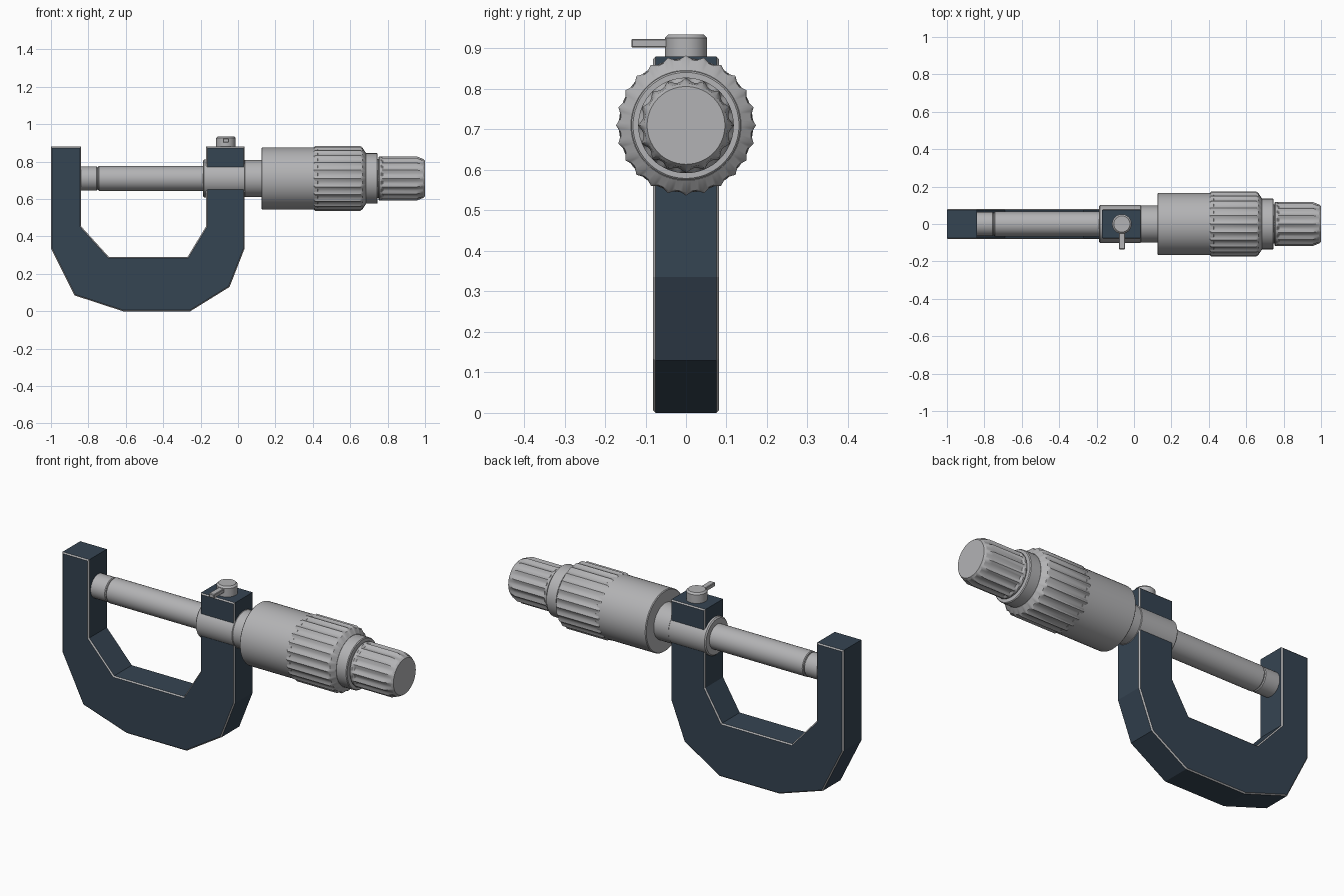
import bpy, bmesh, math

if "Cube" in bpy.data.objects:
    bpy.data.objects.remove(bpy.data.objects["Cube"], do_unlink=True)

AXIS_Z = 0.71


def material(name, rgb):
    mat = bpy.data.materials.new(name)
    mat.use_nodes = True
    mat.diffuse_color = (*rgb, 1)
    mat.node_tree.nodes["Principled BSDF"].inputs["Base Color"].default_value = (*rgb, 1)
    return mat


steel = material("steel grey", (0.45, 0.45, 0.46))
navy = material("navy enamel", (0.036, 0.058, 0.085))


def finish(name, bm, mats, smooth=True):
    bmesh.ops.recalc_face_normals(bm, faces=bm.faces)
    mesh = bpy.data.meshes.new(name)
    bm.to_mesh(mesh)
    bm.free()
    obj = bpy.data.objects.new(name, mesh)
    bpy.context.collection.objects.link(obj)
    for m in mats:
        mesh.materials.append(m)
    if smooth:
        bpy.ops.object.select_all(action="DESELECT")
        obj.select_set(True)
        bpy.context.view_layer.objects.active = obj
        bpy.ops.object.shade_smooth_by_angle(angle=math.radians(28))
    return obj


def turned(name, profile, segments=48, flutes=0):
    """Closed lathe part along x; profile points are (x, radius, flute depth)."""
    bm = bmesh.new()
    rings = []
    for x, radius, depth in profile:
        ring = []
        for i in range(segments):
            a = math.tau * i / segments
            r = radius - depth * abs(math.sin(flutes * a / 2))
            ring.append(bm.verts.new((x, r * math.cos(a), r * math.sin(a))))
        rings.append(ring)
    for a, b in zip(rings, rings[1:]):
        for i in range(segments):
            j = (i + 1) % segments
            bm.faces.new((a[i], a[j], b[j], b[i]))
    bm.faces.new(rings[0])
    bm.faces.new(rings[-1])
    obj = finish(name, bm, [steel])
    obj.location.z = AXIS_Z
    return obj


def rod(name, x0, x1, r, chamfer):
    return turned(name, [(x0, r - chamfer, 0), (x0 + chamfer, r, 0),
                         (x1 - chamfer, r, 0), (x1, r - chamfer, 0)])


# C-shaped frame with bare metal along its front and back outlines
outline = [(-1, .88), (-1, .335), (-.875, .085), (-.615, 0), (-.255, 0),
           (-.045, .13), (.035, .335), (.035, .88), (-.17, .88), (-.17, .455),
           (-.27, .29), (-.69, .29), (-.84, .455), (-.84, .88)]
bm = bmesh.new()
face = bm.faces.new([bm.verts.new((x, -0.081, z)) for x, z in outline])
side = bmesh.ops.extrude_face_region(bm, geom=[face])
for v in side["geom"]:
    if isinstance(v, bmesh.types.BMVert):
        v.co.y = 0.081
bmesh.ops.recalc_face_normals(bm, faces=bm.faces)
rim = [e for e in bm.edges if abs(e.verts[0].co.y - e.verts[1].co.y) < 0.01]
bmesh.ops.bevel(bm, geom=rim, offset=0.006, segments=1, affect="EDGES",
                profile=0.5, material=1)
finish("frame", bm, [navy, steel], smooth=False)

# Measuring faces and sleeve
rod("anvil", -0.85, -0.752, 0.064, 0.004)
rod("spindle", -0.748, -0.17, 0.066, 0.004)
rod("anvil_gap_core", -0.76, -0.74, 0.058, 0.001)
rod("barrel", -0.187, 0.04, 0.101, 0.006)
rod("sleeve", 0.03, 0.14, 0.098, 0.002)

# Thimble with a fluted grip
rod("thimble", 0.125, 0.43, 0.166, 0.004)
turned("thimble_grip", [(0.405, 0.164, 0), (0.412, 0.173, 0.009),
                        (0.655, 0.173, 0.009), (0.665, 0.165, 0.003),
                        (0.685, 0.136, 0)], segments=144, flutes=24)
rod("thimble_neck", 0.67, 0.747, 0.135, 0.004)

# Ratchet knob
rod("ratchet_core", 0.74, 0.78, 0.104, 0.001)
turned("ratchet_knob", [(0.75, 0.112, 0), (0.756, 0.118, 0), (0.765, 0.118, 0),
                        (0.775, 0.118, 0.011), (0.955, 0.118, 0.011),
                        (0.99, 0.104, 0.001), (1.0, 0.096, 0)],
       segments=96, flutes=16)

# Lock knob on top of the frame
knob = turned("lock_knob", [(0.86, 0.052, 0), (0.926, 0.052, 0), (0.935, 0.043, 0)])
knob.rotation_euler.y = -math.pi / 2
knob.location = (-0.065, 0, 0)

# Lock lever
bm = bmesh.new()
bmesh.ops.create_cube(bm, size=1)
for v in bm.verts:
    v.co = (-0.065 + v.co.x * 0.032, -0.0775 + v.co.y * 0.115, 0.913 + v.co.z * 0.022)
bmesh.ops.bevel(bm, geom=bm.edges[:], offset=0.003, segments=1, affect="EDGES", profile=0.5)
finish("lock_lever", bm, [steel])
